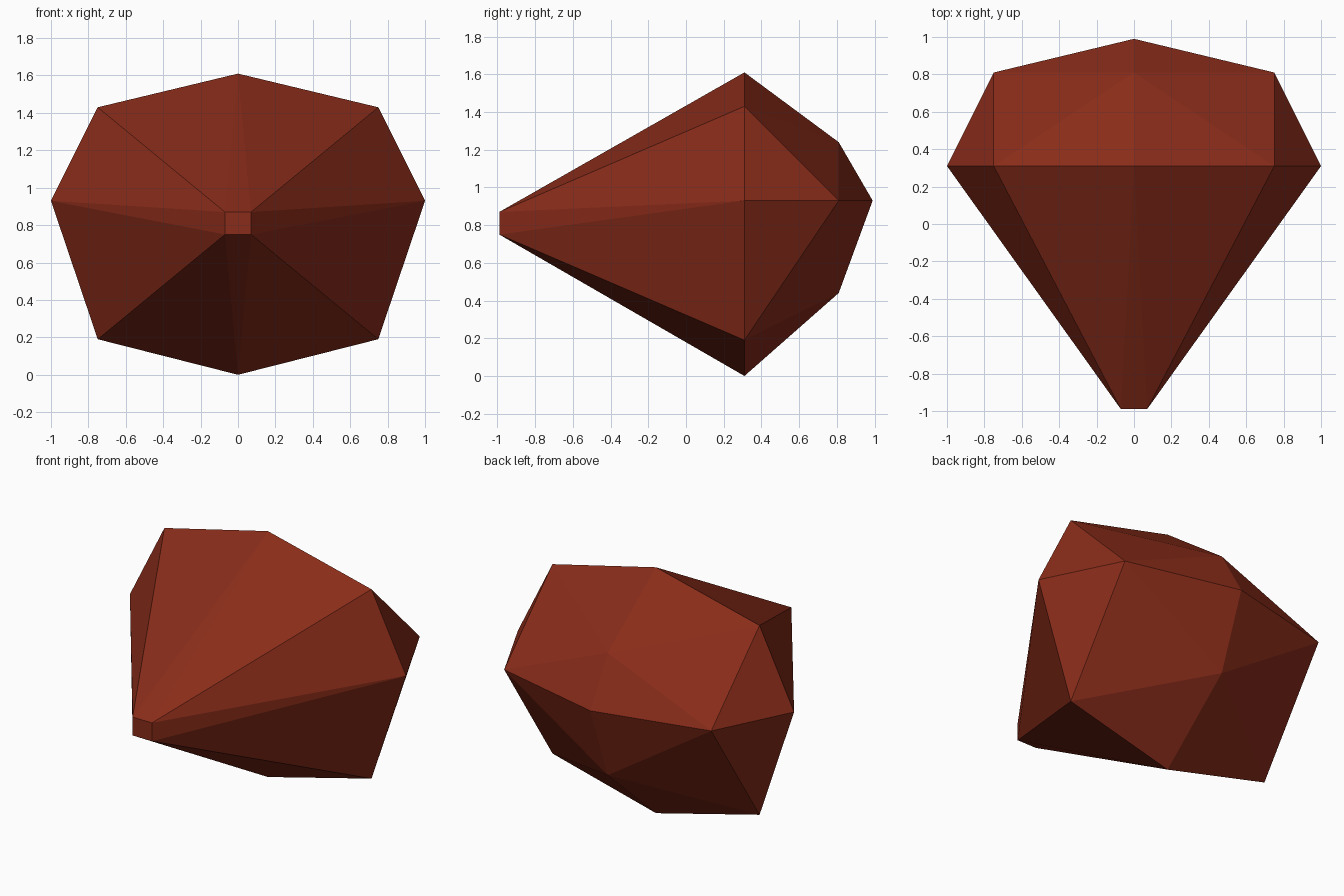
import bpy
import bmesh

if "Cube" in bpy.data.objects:
    bpy.data.objects.remove(bpy.data.objects["Cube"])

# Half profile of each section (x, z); mirrored across x = 0
sections = {
    -0.99: [(0.07, 0.87), (0.07, 0.75)],                      # blunt front tip
    0.31: [(0, 1.61), (0.75, 1.43), (1, 0.93), (0.75, 0.19), (0, 0)],  # widest girdle
    0.81: [(0, 1.24), (0.75, 0.93), (0, 0.44)],               # back bevel
    0.99: [(0, 0.93)],                                        # back point
}
points = {(s * x, y, z) for y, ring in sections.items() for x, z in ring for s in (1, -1)}

# Faceted stone: convex skin over the sections
bm = bmesh.new()
for p in sorted(points):
    bm.verts.new(p)
bmesh.ops.convex_hull(bm, input=bm.verts[:])
bmesh.ops.recalc_face_normals(bm, faces=bm.faces[:])
mesh = bpy.data.meshes.new("faceted_stone")
bm.to_mesh(mesh)
bm.free()

stone = bpy.data.objects.new("faceted_stone", mesh)
bpy.context.collection.objects.link(stone)

# Dark red
mat = bpy.data.materials.new("dark_red")
mat.diffuse_color = (0.25, 0.025, 0.01, 1)
mat.use_nodes = True
mat.node_tree.nodes["Principled BSDF"].inputs["Base Color"].default_value = mat.diffuse_color
mesh.materials.append(mat)
